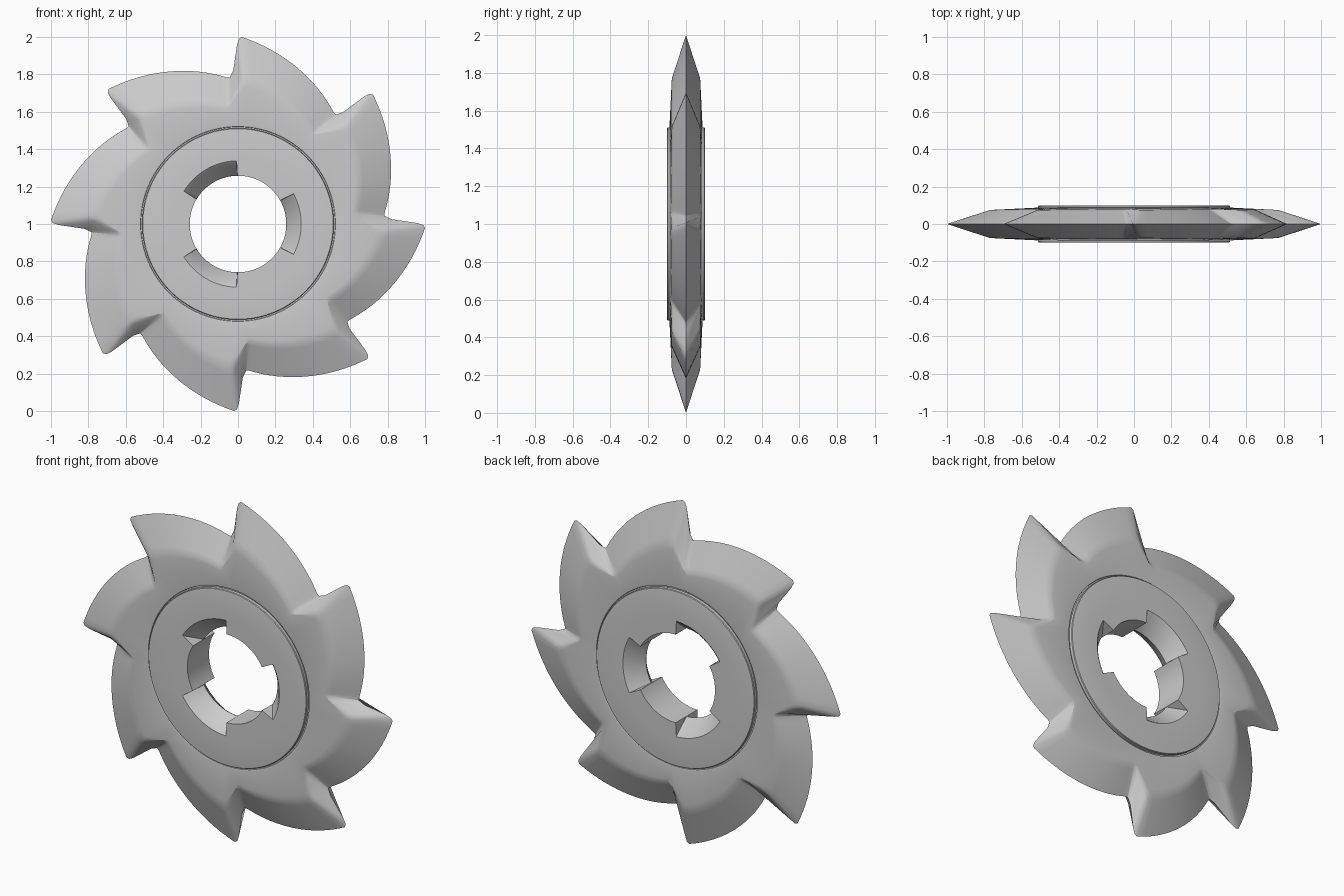
import bpy, bmesh
from math import radians, cos, sin

if "Cube" in bpy.data.objects:
    bpy.data.objects.remove(bpy.data.objects["Cube"])

TEETH = 8


def polar(deg, r, y):
    a = radians(deg)
    return (r * cos(a), y, 1 + r * sin(a))


def loft(name, rings):
    """Skin a list of closed rings (lists of points) into one object."""
    bm = bmesh.new()
    loops = [[bm.verts.new(p) for p in ring] for ring in rings]
    n = len(loops[0])
    for a, b in zip(loops, loops[1:]):
        for i in range(n):
            j = (i + 1) % n
            bm.faces.new((a[i], a[j], b[j], b[i]))
    bmesh.ops.remove_doubles(bm, verts=bm.verts, dist=1e-5)
    bmesh.ops.recalc_face_normals(bm, faces=bm.faces)
    me = bpy.data.meshes.new(name)
    bm.to_mesh(me)
    bm.free()
    ob = bpy.data.objects.new(name, me)
    bpy.context.collection.objects.link(ob)
    bpy.ops.object.select_all(action='DESELECT')
    ob.select_set(True)
    bpy.context.view_layer.objects.active = ob
    bpy.ops.object.shade_smooth_by_angle(angle=radians(28))
    return ob


def mix(a, b, t):
    return [tuple(u + (v - u) * t for u, v in zip(p, q)) for p, q in zip(a, b)]


def mirror(ring):
    return [(x, -y, z) for x, y, z in ring]


# one tooth as (angle, radius): gullet and cutting face, then the spiral back
edge_tooth = [(93.2, .785), (91.8, .82), (90.3, .96), (89.7, .99), (88.8, 1.0)]
ridge_tooth = [(95.5, .628), (93.6, .64), (88.6, .74), (87.6, .762), (86.5, .772)]
STEPS = 16
for i in range(1, STEPS + 1):
    t = i / STEPS
    edge_tooth.append((88.8 - 39.3 * t, 1 - .213 * t))
    ridge_tooth.append((86.5 - 35 * t, .772 - .142 * t))

edge, ridge, angles = [], [], []
for k in range(TEETH):
    for (ea, er), (ra, rr) in zip(edge_tooth, ridge_tooth):
        edge.append(polar(ea - 45 * k, er, 0))
        ridge.append(polar(ra - 45 * k, rr, -.075 - (.772 - rr) * .04))
        angles.append(ra - 45 * k)


def circle(r, y):
    return [polar(a, r, y) for a in angles]


# toothed blade: cutting edge, bevel ridge, flat web, groove beside the hub
shoulder = circle(.53, -.087)
front = [mix(edge, ridge, .85), ridge, mix(ridge, shoulder, .15),
         shoulder, circle(.521, -.085), circle(.519, -.078), circle(.512, -.078)]
loft("toothed_blade", [mirror(r) for r in reversed(front)] + [edge] + front)

# hub with three tapered keyway recesses in the bore, cut from both faces
hub_angles = []
for c in (0, 120, 240):
    hub_angles += [c - 28.7 + 57.4 * i / 20 for i in range(21)]
    hub_angles += [c + 29.3 + 61.4 * i / 20 for i in range(21)]


def hub_ring(r, y):
    return [polar(a, r, y) for a in hub_angles]


def bore(y, deep):
    return [polar(a, deep if (i // 21) % 2 == 0 else .258, y)
            for i, a in enumerate(hub_angles)]


half = [hub_ring(.512, -.078), hub_ring(.512, -.095), hub_ring(.509, -.099),
        hub_ring(.503, -.1), hub_ring(.36, -.1), bore(-.1, .338),
        bore(-.092, .328), bore(-.012, .264)]
loft("hub", half + [bore(0, .258)] + [mirror(r) for r in reversed(half)])
